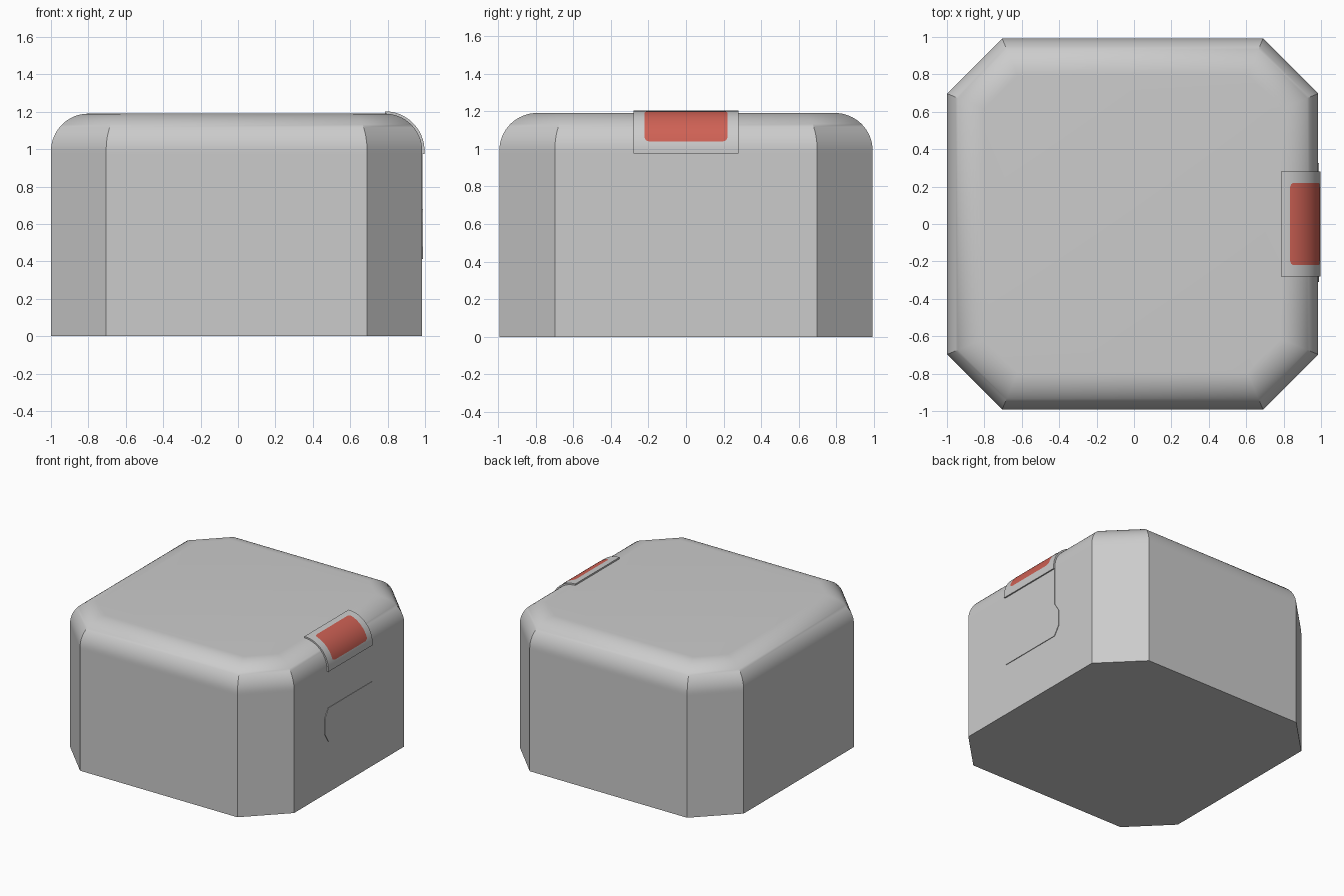
import bpy, bmesh, math

if "Cube" in bpy.data.objects:
    bpy.data.objects.remove(bpy.data.objects["Cube"])

CX, H, CUT = -0.0075, 0.9925, 0.295   # body centre, half width, corner cut
SEAM, R = 0.975, 0.2                  # lid seam height, lid edge radius
ARC_Z = 0.99                          # where the lid rounding starts
ARC_X = CX + H - R


def finish(name, bm, smooth=False):
    bmesh.ops.recalc_face_normals(bm, faces=bm.faces)
    me = bpy.data.meshes.new(name)
    bm.to_mesh(me)
    bm.free()
    ob = bpy.data.objects.new(name, me)
    bpy.context.collection.objects.link(ob)
    if smooth:
        bpy.ops.object.select_all(action='DESELECT')
        ob.select_set(True)
        bpy.context.view_layer.objects.active = ob
        bpy.ops.object.shade_smooth_by_angle(angle=math.radians(30))
    return ob


def octagon(inset, z):
    a = H - inset
    b = H - CUT - inset * math.tan(math.radians(22.5))
    pts = [(a, -b), (a, b), (b, a), (-b, a), (-a, b), (-a, -b), (-b, -a), (b, -a)]
    return [(CX + x, y, z) for x, y in pts]


def loft(name, rings, smooth=False):
    bm = bmesh.new()
    loops = [[bm.verts.new(p) for p in ring] for ring in rings]
    n = len(loops[0])
    for lo, hi in zip(loops, loops[1:]):
        for i in range(n):
            j = (i + 1) % n
            bm.faces.new((lo[i], lo[j], hi[j], hi[i]))
    bm.faces.new(loops[0])
    bm.faces.new(loops[-1])
    return finish(name, bm, smooth)


def arc(radius, start, end, steps):
    out = []
    for i in range(steps + 1):
        t = math.radians(start + (end - start) * i / steps)
        out.append((ARC_X + radius * math.cos(t), ARC_Z + radius * math.sin(t)))
    return out


# Box body and rounded lid
loft("box_body", [octagon(0, 0), octagon(0, SEAM)])
rings = [octagon(0, SEAM)]
rings += [octagon(ARC_X + R - x, z) for x, z in arc(R, 0, 90, 16)]
loft("box_lid", rings, True)

# Curved latch strip wrapped over the lid edge
outer, inner = arc(0.2125, 0, 90, 20), arc(0.19, 90, 0, 20)
profile = [(outer[0][0], SEAM)] + outer + inner + [(inner[-1][0], SEAM)]
loft("latch_strip", [[(x, y, z) for x, z in profile] for y in (-0.28, 0.28)], True)

# Red rounded label following the curve of the latch
bm = bmesh.new()
RL, C, A0, A1, N = 0.214, 0.025, 13, 77, 32
length = math.radians(A1 - A0) * RL
prev = None
for i in range(N + 1):
    u = length * i / N
    d = max(0, C - min(u, length - u))
    w = 0.22 - C + math.sqrt(max(0, C * C - d * d))
    x, z = arc(RL, A0, A1, N)[i]
    row = [bm.verts.new((x, y, z)) for y in (-w, w)]
    if prev:
        bm.faces.new((prev[0], prev[1], row[1], row[0]))
    prev = row
label = finish("red_label", bm, True)
# Make the label face outwards
if label.data.polygons[0].normal.x < 0:
    label.data.flip_normals()
red = bpy.data.materials.new("red")
red.diffuse_color = (0.62, 0.12, 0.09, 1)
red.use_nodes = True
red.node_tree.nodes["Principled BSDF"].inputs["Base Color"].default_value = red.diffuse_color
label.data.materials.append(red)

# Nearly flush front plate and chamfered clasp below the latch
FACE = CX + H
plate = [(-0.28, 0.55), (0.28, 0.55), (0.28, SEAM), (-0.28, SEAM)]
loft("latch_plate", [[(x, y, z) for y, z in plate] for x in (FACE - 0.02, FACE + 0.002)])
clasp = [(-0.27, 0.412), (0.28, 0.412), (0.325, 0.48), (0.325, 0.61),
         (0.28, 0.68), (-0.27, 0.68), (-0.31, 0.61), (-0.31, 0.48)]
loft("clasp", [[(x, y, z) for y, z in clasp] for x in (FACE - 0.02, FACE + 0.005)])
